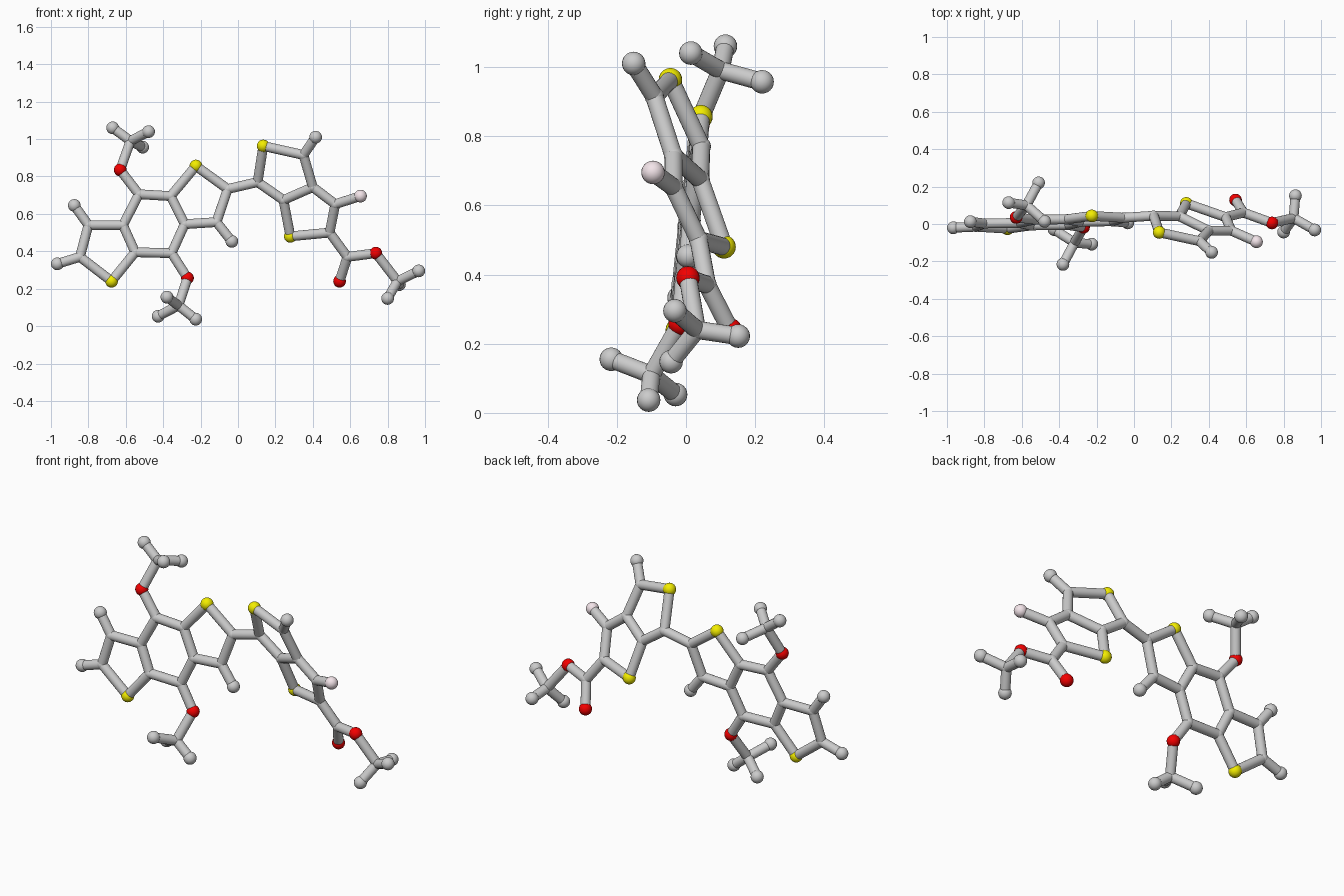
import bpy, bmesh
from mathutils import Vector, Matrix

if "Cube" in bpy.data.objects:
    bpy.data.objects.remove(bpy.data.objects["Cube"])

STICK, JOINT, BALL = 0.026, 0.028, 0.034


# Two flat ring systems, each lying in its own tilted plane
def left(x, z):
    return Vector((x, -0.039 + 0.015 * x + 0.10 * z, z))


def right(x, z):
    return Vector((x, 0.3955 - 0.31 * x - 0.414 * z, z))


# Left three-ring unit: c = carbon, e = stub end, s / o = coloured balls
P = {n: left(x, z) for n, x, z in [
    ("e1", -.875, .645), ("c2", -.80, .54), ("c3", -.845, .37), ("e4", -.966, .333),
    ("s1", -.676, .24), ("c5", -.55, .395), ("c6", -.615, .54), ("c7", -.53, .705),
    ("c8", -.36, .695), ("c9", -.285, .545), ("c10", -.355, .39), ("s2", -.225, .856),
    ("c11", -.055, .733), ("c12", -.115, .556), ("e12", -.033, .453),
    ("o1", -.63, .835), ("o2", -.27, .257)]}

# Right two-ring unit with its side branch
P.update({n: right(x, z) for n, x, z in [
    ("c13", .105, .77), ("s3", .135, .963), ("c14", .35, .915), ("e14", .415, 1.01),
    ("c15", .40, .743), ("c16", .243, .674), ("s4", .28, .48), ("c17", .49, .50),
    ("c18", .52, .652), ("f1", .655, .695), ("c19", .585, .37), ("o3", .543, .24),
    ("o4", .737, .39), ("c20", .853, .24)]})

# Three-pronged end groups
P.update({n: Vector(v) for n, v in {
    "c21": (-.575, .10, .99), "c22": (-.318, -.10, .11),
    "e211": (-.67, .114, 1.06), "e212": (-.478, .014, 1.04), "e213": (-.51, .22, .957),
    "e221": (-.427, -.03, .053), "e222": (-.226, -.108, .037), "e223": (-.38, -.216, .155),
    "e201": (.966, -.032, .295), "e202": (.80, -.043, .148), "e203": (.863, .151, .222),
}.items()})

CHAINS = {
    "left_unit_sticks": ["e1 c2 c3 s1 c5 c6 c2", "c3 e4", "c6 c7 c8 c9 c10 c5",
                         "c8 s2 c11 c12 c9", "c12 e12", "c7 o1 c21", "c10 o2 c22"],
    "link_stick": ["c11 c13"],
    "right_unit_sticks": ["c13 s3 c14 c15 c16 c13", "c14 e14", "c16 s4 c17 c18 c15",
                          "c18 f1", "c17 c19 o4 c20", "c19 o3"],
    "end_group_sticks": [f"c{g} e{g}{i}" for g in (20, 21, 22) for i in (1, 2, 3)],
}


def finish(bm, name, color=None):
    mesh = bpy.data.meshes.new(name)
    bm.to_mesh(mesh)
    bm.free()
    mesh.shade_smooth()
    ob = bpy.data.objects.new(name, mesh)
    bpy.context.collection.objects.link(ob)
    if color:
        mat = bpy.data.materials.new(name)
        mat.diffuse_color = color
        mat.use_nodes = True
        mat.node_tree.nodes["Principled BSDF"].inputs["Base Color"].default_value = mat.diffuse_color
        mesh.materials.append(mat)


# Sticks
for name, chains in CHAINS.items():
    bm = bmesh.new()
    for chain in chains:
        ids = chain.split()
        for a, b in zip(ids, ids[1:]):
            d = P[b] - P[a]
            rot = d.to_track_quat('Z', 'Y').to_matrix().to_4x4()
            bmesh.ops.create_cone(bm, segments=20, radius1=STICK, radius2=STICK,
                                  depth=d.length,
                                  matrix=Matrix.Translation((P[a] + P[b]) / 2) @ rot)
    # drop the hidden end caps, the balls close the sticks
    caps = [f for f in bm.faces if len(f.verts) > 4]
    bmesh.ops.delete(bm, geom=caps, context='FACES_ONLY')
    finish(bm, name)

# Balls by kind
for kind, name, radius, color in [
        ("c", "joint_balls", JOINT, None),
        ("e", "end_balls", BALL, None),
        ("s", "yellow_balls", BALL, (0.9, 0.85, 0.0, 1)),
        ("o", "red_balls", BALL, (0.9, 0.0, 0.0, 1)),
        ("f", "pink_ball", BALL, (0.9, 0.78, 0.82, 1))]:
    bm = bmesh.new()
    for n, p in P.items():
        if n[0] == kind:
            bmesh.ops.create_uvsphere(bm, u_segments=20, v_segments=12, radius=radius,
                                      matrix=Matrix.Translation(p))
    finish(bm, name, color)
